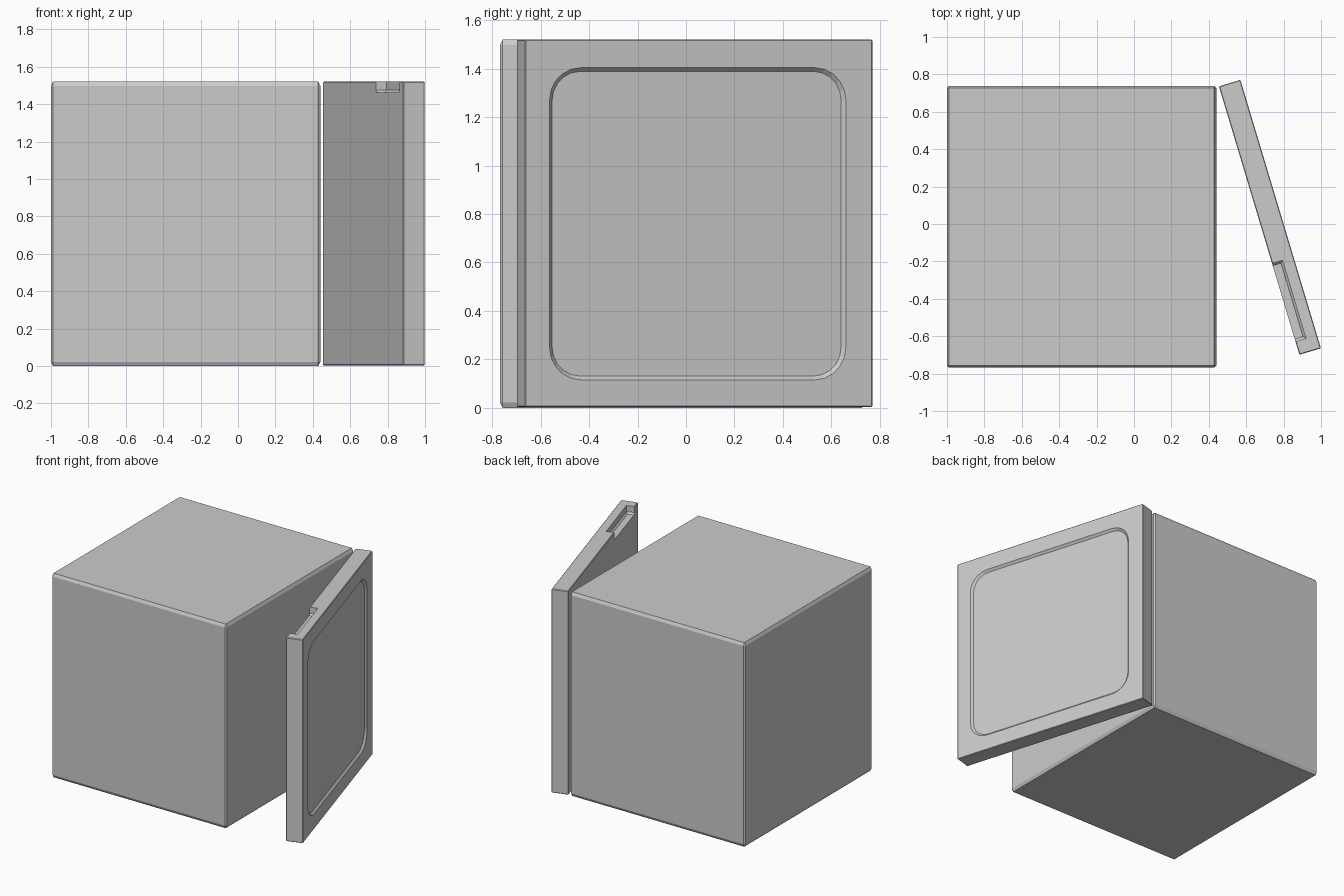
import bpy, bmesh
from math import radians, sin, cos, pi
from mathutils import Matrix

if "Cube" in bpy.data.objects:
    bpy.data.objects.remove(bpy.data.objects["Cube"])


def hull(name, points):
    """Convex solid spanned by a set of points."""
    bm = bmesh.new()
    for p in points:
        bm.verts.new(p)
    bmesh.ops.convex_hull(bm, input=bm.verts)
    bmesh.ops.dissolve_limit(bm, angle_limit=radians(1), verts=bm.verts, edges=bm.edges)
    bmesh.ops.recalc_face_normals(bm, faces=bm.faces)
    me = bpy.data.meshes.new(name)
    bm.to_mesh(me)
    bm.free()
    ob = bpy.data.objects.new(name, me)
    bpy.context.collection.objects.link(ob)
    return ob


def chamfered_box(name, lo, hi, inset):
    """Box with chamfered edges; inset is the chamfer size along each axis."""
    pts = []
    for axis in range(3):
        for corner in range(8):
            p = []
            for i in range(3):
                high = corner >> i & 1
                d = 0 if i == axis else inset[i]
                p.append(hi[i] - d if high else lo[i] + d)
            pts.append(p)
    return hull(name, pts)


def rounded_loop(x0, x1, z0, z1, r, y, n=5):
    """Rounded rectangle in the plane y."""
    pts = []
    for k, (cx, cz) in enumerate([(x1 - r, z1 - r), (x0 + r, z1 - r),
                                  (x0 + r, z0 + r), (x1 - r, z0 + r)]):
        for j in range(n + 1):
            a = pi / 2 * (k + j / n)
            pts.append((cx + r * cos(a), y, cz + r * sin(a)))
    return pts


def cut(target, cutter):
    cutter.hide_render = True
    mod = target.modifiers.new("cut", 'BOOLEAN')
    mod.object = cutter
    mod.operation = 'DIFFERENCE'
    mod.solver = 'EXACT'
    bpy.context.view_layer.objects.active = target
    bpy.ops.object.modifier_apply(modifier=mod.name)
    bpy.data.objects.remove(cutter)


# Main cabinet
chamfered_box("cabinet", (-1, -0.768, 0), (0.44, 0.738, 1.52), (0.011, 0.011, 0.022))

# Door, built flat: x runs from the hinge, y from inner to outer face
T, L = 0.12, 1.498
door = chamfered_box("door", (0, 0, 0.003), (L, T, 1.52), (0.004, 0.004, 0.004))

# Shallow recessed panel with sloped rim on the outer face
w, d = 0.016, 0.015
x0, x1, z0, z1, r = 0.115, 1.393, 0.115, 1.405, 0.135
cut(door, hull("panel_cutter",
               rounded_loop(x0 + w, x1 - w, z0 + w, z1 - w, r - w, T - d) +
               rounded_loop(x0 - w, x1 + w, z0 - w, z1 + w, r + w, T + d)))

# Grip recess in the top edge, open to the inner face
gx0, gx1, depth, floor, g = 0.989, 1.424, 0.058, 1.463, 0.012
cut(door, hull("grip_cutter",
               [(x, y, floor) for x in (gx0 + g, gx1 - g) for y in (-0.05, depth - g)] +
               [(x, y, z) for x in (gx0, gx1) for y in (-0.05, depth)
                for z in (floor + g, 1.6)]))

# Swing the door open about its hinge
door.matrix_world = Matrix.Translation((0.454, 0.736, 0)) @ Matrix.Rotation(radians(-73.3), 4, 'Z')
